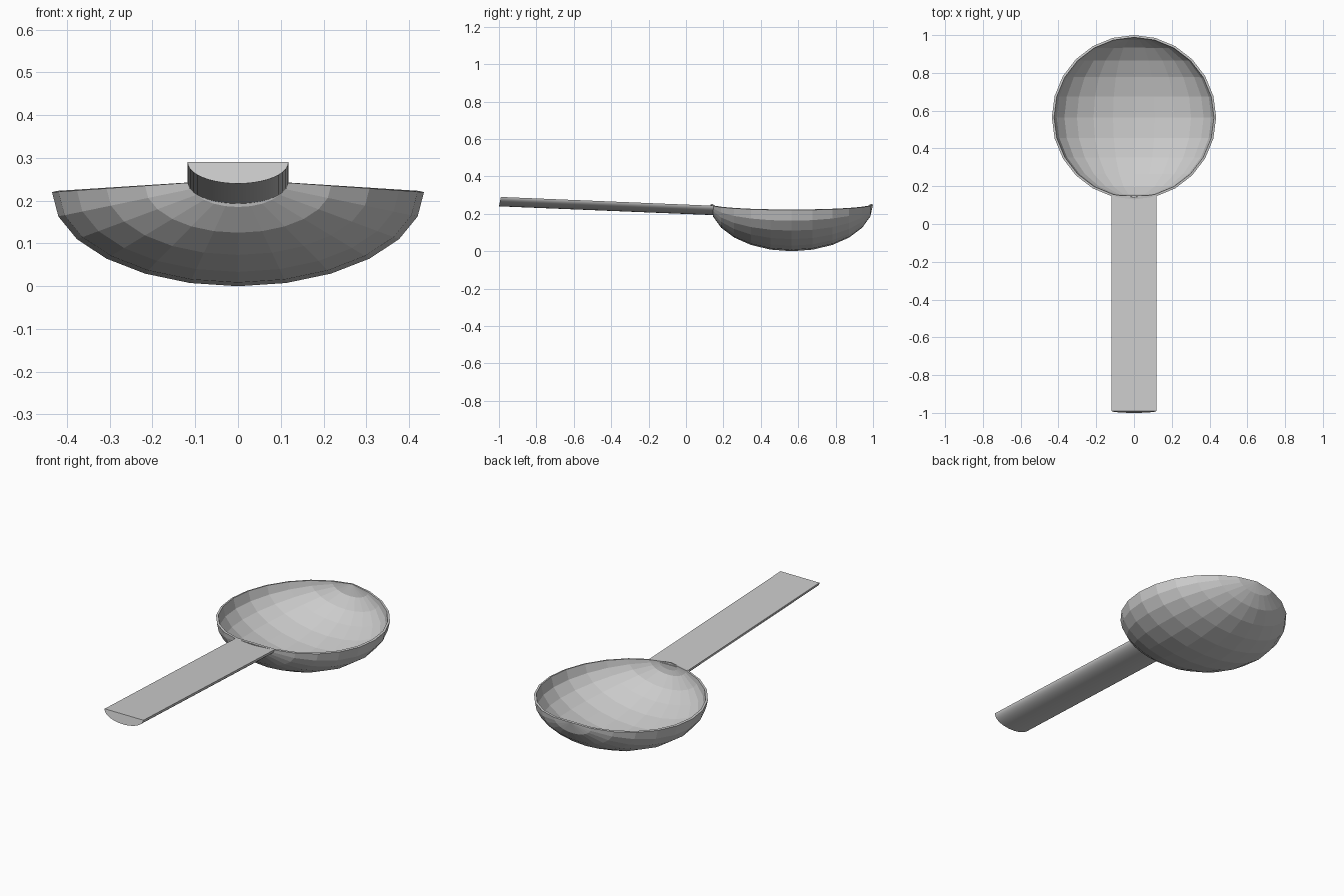
import bpy
from math import sin, cos, pi

if "Cube" in bpy.data.objects:
    bpy.data.objects.remove(bpy.data.objects["Cube"])


def make_object(name, verts, faces):
    mesh = bpy.data.meshes.new(name)
    mesh.from_pydata(verts, [], faces)
    mesh.update()
    obj = bpy.data.objects.new(name, mesh)
    bpy.context.collection.objects.link(obj)
    return obj


# Bowl: flattened half sphere with poles along y, rim rising towards both poles
RADIUS, CENTRE_Y, RINGS, STEPS = 0.435, 0.565, 12, 12
verts, faces = [], []
for i in range(1, RINGS):
    theta = pi * i / RINGS
    s = sin(theta)
    for j in range(STEPS + 1):
        a = pi * j / STEPS
        verts.append((RADIUS * s * cos(a),
                      CENTRE_Y - RADIUS * cos(theta),
                      0.25 - s * (0.03 + 0.22 * sin(a))))
row = STEPS + 1
near, far = len(verts), len(verts) + 1
verts += [(0, CENTRE_Y - RADIUS, 0.25), (0, CENTRE_Y + RADIUS, 0.25)]
last = (RINGS - 2) * row
for j in range(STEPS):
    for i in range(RINGS - 2):
        k = i * row + j
        faces.append((k, k + 1, k + 1 + row, k + row))
    faces.append((near, j + 1, j))
    faces.append((far, last + j, last + j + 1))
bowl = make_object("bowl", verts, faces)
wall = bowl.modifiers.new("wall", 'SOLIDIFY')
wall.thickness = 0.012
wall.offset = -1

# Handle: half-round bar, flat on top, sloping down into the bowl
N = 20
profile = [(0.118 * cos(pi * j / N), -0.05 * sin(pi * j / N)) for j in range(N + 1)]
verts = [(x, -0.99 + 0.2 * z, 0.29 + z) for x, z in profile]
verts += [(x, 0.15, 0.243 + z) for x, z in profile]
n = N + 1
faces = [(j, j + 1, j + 1 + n, j + n) for j in range(N)]
faces += [(N, 0, n, N + n), tuple(reversed(range(n))), tuple(range(n, 2 * n))]
handle = make_object("handle", verts, faces)
bpy.context.view_layer.objects.active = handle
handle.select_set(True)
bpy.ops.object.shade_smooth_by_angle(angle=0.5)
